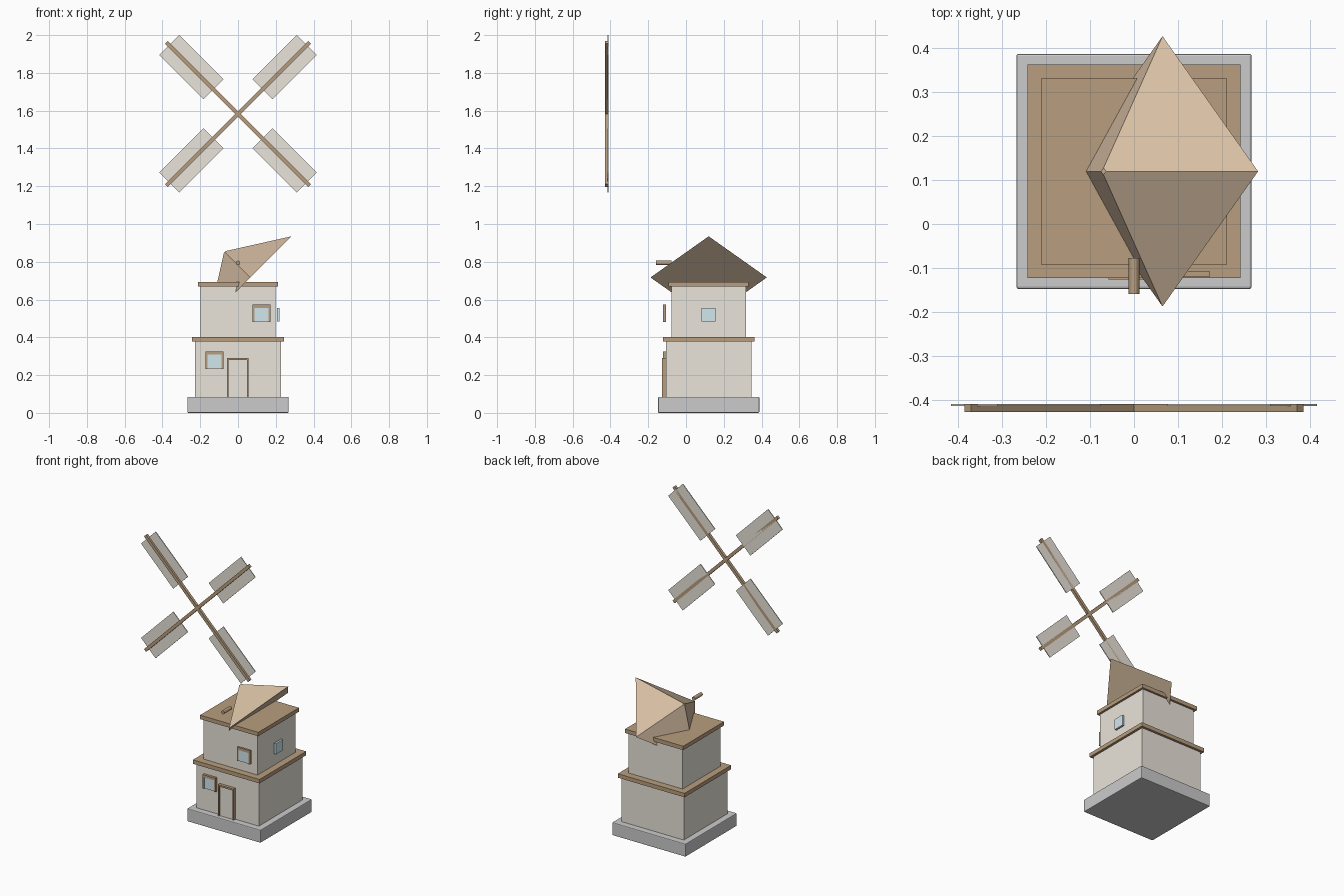
import bpy, bmesh
from math import radians
from mathutils import Matrix, Vector

if "Cube" in bpy.data.objects:
    bpy.data.objects.remove(bpy.data.objects["Cube"])


def material(name, rgb):
    m = bpy.data.materials.new(name)
    m.diffuse_color = (*rgb, 1)
    m.use_nodes = True
    m.node_tree.nodes["Principled BSDF"].inputs["Base Color"].default_value = m.diffuse_color
    return m


WALL = material("plaster", (0.82, 0.78, 0.70))
WOOD = material("wood", (0.48, 0.34, 0.21))
ROOF = material("roof", (0.67, 0.51, 0.36))
GLASS = material("glass", (0.65, 0.80, 0.84))
CY = 0.12  # tower centre in y


def finish(name, bm, mat=None):
    me = bpy.data.meshes.new(name)
    bm.to_mesh(me)
    bm.free()
    ob = bpy.data.objects.new(name, me)
    bpy.context.collection.objects.link(ob)
    if mat:
        me.materials.append(mat)
    return ob


def add_box(bm, x, y, z, matrix=Matrix()):
    lo, hi = Vector((x[0], y[0], z[0])), Vector((x[1], y[1], z[1]))
    m = matrix @ Matrix.Translation((lo + hi) / 2) @ Matrix.Diagonal((*(hi - lo), 1))
    bmesh.ops.create_cube(bm, size=1, matrix=m)


def box(name, x, y, z, mat=None, matrix=Matrix()):
    bm = bmesh.new()
    add_box(bm, x, y, z, matrix)
    return finish(name, bm, mat)


def tier(name, half, z0, z1, mat=None):
    return box(name, (-half, half), (CY - half, CY + half), (z0, z1), mat)


def frame(name, x, y, z, side, top):
    # two jambs and a lintel
    bm = bmesh.new()
    add_box(bm, (x[0], x[0] + side), y, (z[0], z[1] - top))
    add_box(bm, (x[1] - side, x[1]), y, (z[0], z[1] - top))
    add_box(bm, x, y, (z[1] - top, z[1]))
    finish(name, bm, WOOD)


# Stone base and stacked tower
base = tier("stone_base", 0.268, 0, 0.085)
bev = base.modifiers.new("edge", "BEVEL")
bev.width = 0.005
bev.segments = 2
tier("lower_wall", 0.227, 0.085, 0.377, WALL)
tier("lower_band", 0.243, 0.377, 0.403, WOOD)
tier("upper_wall", 0.198, 0.403, 0.668, WALL)
tier("upper_band", 0.212, 0.668, 0.694, WOOD)

# Tilted four-sided roof
bm = bmesh.new()
bmesh.ops.create_cone(bm, cap_ends=True, segments=4, radius1=0.308, radius2=0.008, depth=0.19,
                      matrix=Matrix.Translation((0, 0, 0.095)))
# put the corners on the x and y axes
if any(abs(v.co.x) > 0.1 and abs(v.co.y) > 0.1 for v in bm.verts):
    bm.transform(Matrix.Rotation(radians(45), 4, "Z"))
bm.transform(Matrix.Translation((0.065, CY, 0.717)) @ Matrix.Rotation(radians(-45), 4, "Y"))
finish("roof", bm, ROOF)

# Axle stub
bm = bmesh.new()
bmesh.ops.create_cone(bm, cap_ends=True, segments=12, radius1=0.012, radius2=0.012, depth=0.082,
                      matrix=Matrix.Translation((0, -0.118, 0.794)) @ Matrix.Rotation(radians(90), 4, "X"))
finish("axle", bm, WOOD)

# Four sail arms with cloth panels
for i in range(4):
    m = Matrix.Translation((0, 0, 1.583)) @ Matrix.Rotation(radians(45 + 90 * i), 4, "Y")
    box(f"sail_arm_{i}", (0, 0.536), (-0.428, -0.410), (-0.01, 0.01), WOOD, m)
    box(f"sail_cloth_{i}", (0.183, 0.515), (-0.415, -0.410), (-0.075, 0.075), WALL, m)

# Door
frame("door_frame", (-0.058, 0.056), (-0.127, -0.106), (0.085, 0.291), 0.009, 0.011)
box("door", (-0.049, 0.047), (-0.119, -0.106), (0.085, 0.280), WALL)

# Windows
frame("lower_window_frame", (-0.172, -0.078), (-0.123, -0.106), (0.233, 0.325), 0.010, 0.016)
box("lower_window_glass", (-0.162, -0.088), (-0.119, -0.106), (0.235, 0.309), GLASS)
frame("upper_window_frame", (0.077, 0.172), (-0.121, -0.107), (0.481, 0.573), 0.010, 0.018)
box("upper_window_glass", (0.087, 0.162), (-0.119, -0.108), (0.483, 0.555), GLASS)
box("side_window_glass", (0.207, 0.220), (0.082, 0.155), (0.484, 0.555), GLASS)
